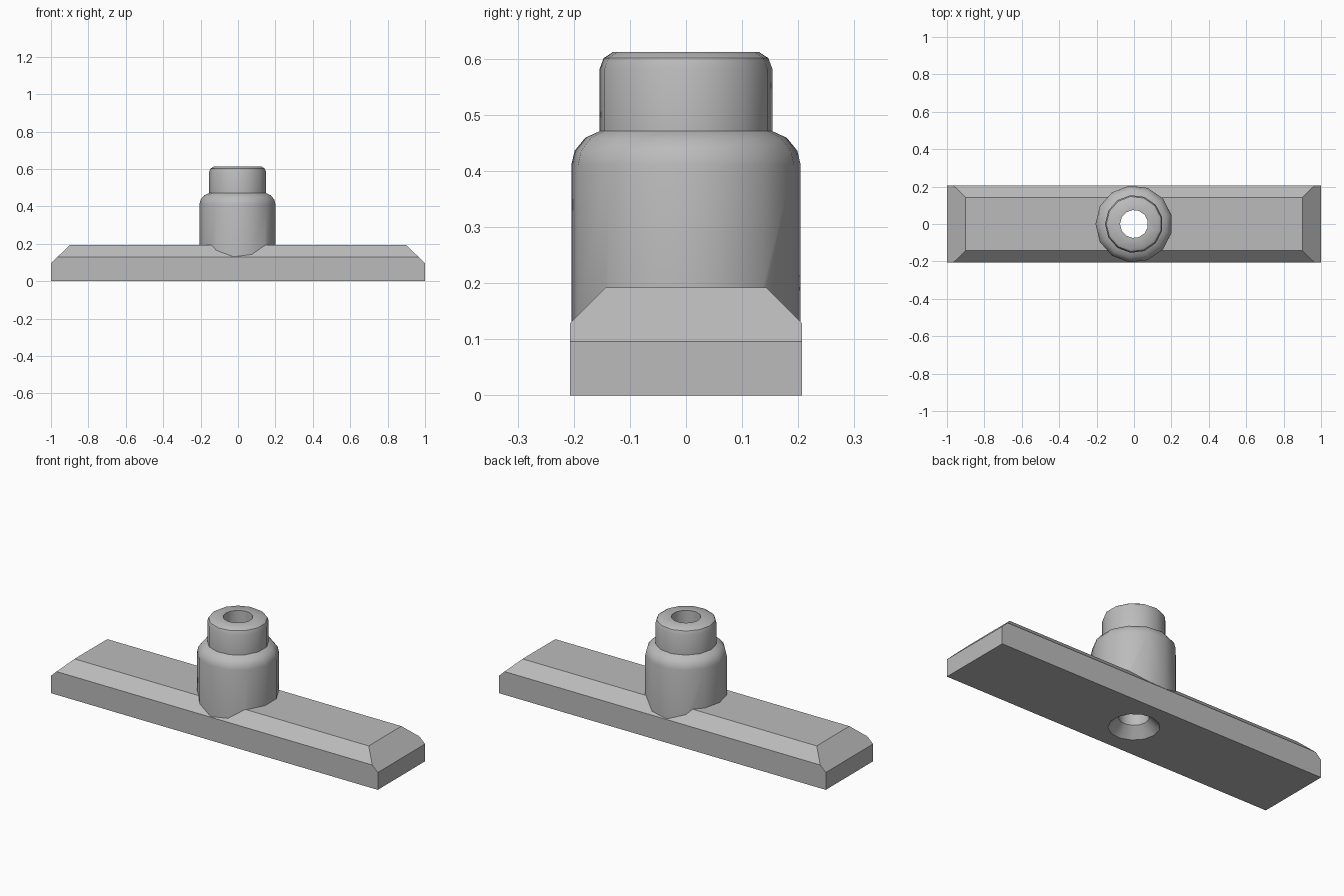
import bpy, bmesh, math
from mathutils import Vector

if "Cube" in bpy.data.objects:
    bpy.data.objects.remove(bpy.data.objects["Cube"])

SIDES = 13

# Single grey material
grey = bpy.data.materials.new("plain_grey")
grey.use_nodes = True
colour = (0.5, 0.5, 0.5, 1)
grey.diffuse_color = colour
grey.node_tree.nodes["Principled BSDF"].inputs["Base Color"].default_value = colour


def make_object(name, bm):
    bmesh.ops.recalc_face_normals(bm, faces=bm.faces)
    mesh = bpy.data.meshes.new(name)
    bm.to_mesh(mesh)
    bm.free()
    mesh.materials.append(grey)
    obj = bpy.data.objects.new(name, mesh)
    bpy.context.collection.objects.link(obj)
    return obj


def turned_solid(name, profile):
    """Capped solid of revolution from (radius, height) points."""
    bm = bmesh.new()
    rings = []
    for r, z in profile:
        angles = [math.pi + math.tau * i / SIDES for i in range(SIDES)]
        rings.append([bm.verts.new((r * math.cos(a), r * math.sin(a), z)) for a in angles])
    for low, high in zip(rings, rings[1:]):
        for i in range(SIDES):
            j = (i + 1) % SIDES
            bm.faces.new((low[i], low[j], high[j], high[i]))
    bm.faces.new(rings[0])
    bm.faces.new(rings[-1])
    return make_object(name, bm)


def combine(target, tool, operation):
    mod = target.modifiers.new(operation.lower(), "BOOLEAN")
    mod.operation = operation
    mod.solver = "EXACT"
    mod.object = tool
    bpy.context.view_layer.objects.active = target
    bpy.ops.object.modifier_apply(modifier=mod.name)
    bpy.data.objects.remove(tool)


# Long bar with four sloping top edges
length, width, height = 2.0, 0.413, 0.192
bm = bmesh.new()
bmesh.ops.create_cube(bm, size=1)
for v in bm.verts:
    v.co = Vector((v.co.x * length, v.co.y * width, (v.co.z + 0.5) * height))
for side in (-1, 1):
    slopes = (
        (Vector((side * 0.9, 0, height)), Vector((side * 0.096, 0, 0.1))),
        (Vector((0, side * 0.143, height)), Vector((0, side, 1))),
    )
    for point, normal in slopes:
        cut = bmesh.ops.bisect_plane(
            bm, geom=bm.verts[:] + bm.edges[:] + bm.faces[:],
            plane_co=point, plane_no=normal.normalized(), clear_outer=True)
        edges = [e for e in cut["geom_cut"] if isinstance(e, bmesh.types.BMEdge)]
        bmesh.ops.holes_fill(bm, edges=edges)
bar = make_object("bar_with_stepped_boss", bm)

# Stepped boss with rounded shoulder and rounded neck rim
boss = turned_solid("boss", [
    (0.206, 0.07), (0.206, 0.41), (0.2, 0.436), (0.181, 0.459), (0.155, 0.471),
    (0.155, 0.582), (0.148, 0.601), (0.131, 0.612)])

# Through bore, countersunk underneath
bore = turned_solid("bore_cutter", [
    (0.135, -0.01), (0.075, 0.053), (0.075, 0.7)])
bore.hide_render = True

combine(bar, boss, "UNION")
combine(bar, bore, "DIFFERENCE")

# Smooth the round surfaces, keep the bar edges crisp
bpy.ops.object.select_all(action="DESELECT")
bar.select_set(True)
bpy.context.view_layer.objects.active = bar
bpy.ops.object.shade_smooth_by_angle(angle=math.radians(35))
